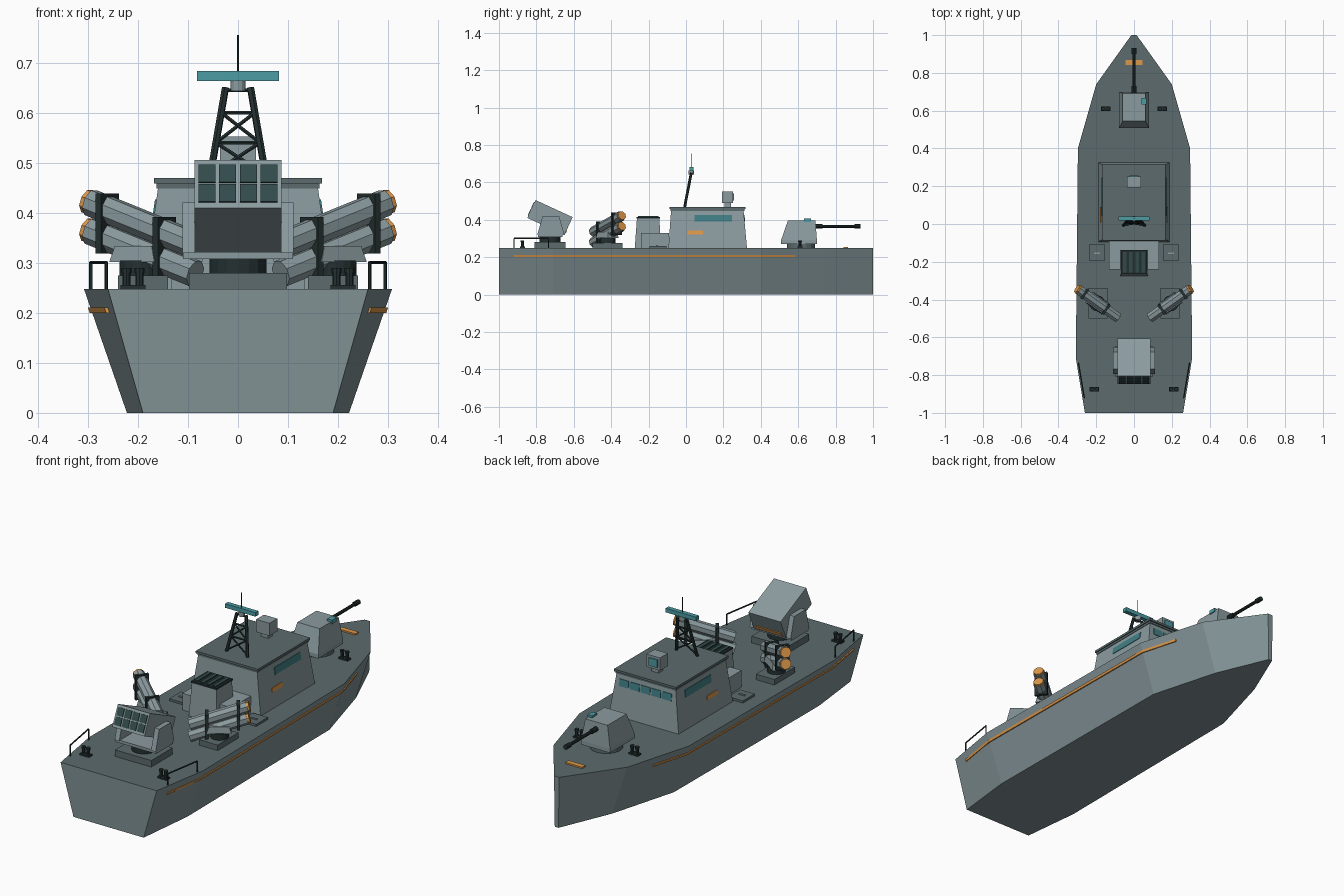
import bpy, bmesh, math
from mathutils import Vector, Matrix

if "Cube" in bpy.data.objects:
    bpy.data.objects.remove(bpy.data.objects["Cube"])


def make_mat(name, rgb):
    m = bpy.data.materials.new(name)
    lin = [((c / 255 + 0.055) / 1.055) ** 2.4 for c in rgb]
    m.diffuse_color = (*lin, 1)
    m.use_nodes = True
    m.node_tree.nodes["Principled BSDF"].inputs["Base Color"].default_value = m.diffuse_color
    return m


HULL = make_mat("hull grey", (128, 145, 148))
WALL = make_mat("light grey", (139, 155, 159))
DECK = make_mat("deck grey", (92, 107, 109))
DARK = make_mat("dark metal", (36, 48, 48))
CELL = make_mat("dark green", (50, 74, 74))
TEAL = make_mat("teal", (76, 156, 163))
GLASS = make_mat("window teal", (64, 128, 134))
ORANGE = make_mat("orange", (222, 152, 74))
D = 0.248  # deck height
I4 = Matrix.Identity(4)


def finish(name, bm, *mats):
    bmesh.ops.recalc_face_normals(bm, faces=bm.faces)
    me = bpy.data.meshes.new(name)
    bm.to_mesh(me)
    bm.free()
    for m in mats:
        me.materials.append(m)
    ob = bpy.data.objects.new(name, me)
    bpy.context.collection.objects.link(ob)
    return ob


def loft(bm, rings):
    """Closed skin through rings of equal length."""
    vs = [[bm.verts.new(p) for p in r] for r in rings]
    n = len(vs[0])
    for a, b in zip(vs, vs[1:]):
        for i in range(n):
            bm.faces.new((a[i], a[(i + 1) % n], b[(i + 1) % n], b[i]))
    bm.faces.new(vs[0])
    bm.faces.new(vs[-1])


def frustum(name, lo, hi, z0, z1, mat, mw=I4):
    """lo and hi are (x0, x1, y0, y1) rectangles at z0 and z1."""
    bm = bmesh.new()
    rings = []
    for (x0, x1, y0, y1), z in ((lo, z0), (hi, z1)):
        rings.append([mw @ Vector(p) for p in
                      ((x0, y0, z), (x1, y0, z), (x1, y1, z), (x0, y1, z))])
    loft(bm, rings)
    return finish(name, bm, mat)


def box(name, x0, x1, y0, y1, z0, z1, mat, mw=I4):
    r = (x0, x1, y0, y1)
    return frustum(name, r, r, z0, z1, mat, mw)


def rod(name, a, b, r, mat, n=8, turn=0.0):
    a, b = Vector(a), Vector(b)
    q = (b - a).to_track_quat('Z', 'Y')
    circ = [q @ Vector((r * math.cos(t), r * math.sin(t), 0))
            for t in (turn + 2 * math.pi * i / n for i in range(n))]
    bm = bmesh.new()
    loft(bm, [[p + c for c in circ] for p in (a, b)])
    return finish(name, bm, mat)


# Hull: stations of (y, deck half width, keel half width)
stations = [(-1, .26, .19), (-.71, .308, .222), (.4, .297, .215),
            (.74, .2, .12), (1, .014, .01)]
bm = bmesh.new()
loft(bm, [[(-b, y, 0), (b, y, 0), (d, y, D), (-d, y, D)] for y, d, b in stations])
hull = finish("hull", bm, HULL, DECK)
for p in hull.data.polygons:
    p.material_index = int(p.normal.z > .9)


def side_x(y, z):
    """Hull half width at a given length and height."""
    for (ya, da, ba), (yb, db, bb) in zip(stations, stations[1:]):
        if ya <= y <= yb:
            t = (y - ya) / (yb - ya)
            b, d = ba + (bb - ba) * t, da + (db - da) * t
            return b + (d - b) * z / D


# Rubbing strips, stern rails, bollards, hatches
for s in (-1, 1):
    bm = bmesh.new()
    rings = []
    for y in (-.92, -.71, .4, .585):
        rings.append([(s * (side_x(y, z) + o), y, z) for o, z in
                      ((-.006, .2), (.005, .2), (.005, .211), (-.006, .211))])
    loft(bm, rings)
    finish("rubbing_strip", bm, ORANGE)

    pts = [(s * (side_x(y, D) - .01), y, z) for y, z in
           ((-.92, D), (-.92, .301), (-.735, .301), (-.735, D))]
    for a, b in zip(pts, pts[1:]):
        rod("stern_rail", a, b, .0035, DARK, 6)

    for x, y in ((.15, .61), (.21, -.875)):
        box("bollard_plate", s * x - .025, s * x + .025, y - .013, y + .013, D, D + .008, DARK)
        for dx in (-.013, .013):
            rod("bollard_post", (s * x + dx, y, D), (s * x + dx, y, .288), .008, DARK)
            rod("bollard_cap", (s * x + dx, y, .28), (s * x + dx, y, .29), .01, DARK)

    box("deck_hatch", s * .195 - .04, s * .195 + .04, -.195, -.105, D, .259, DECK)
    box("hatch_handle", s * .195 - .016, s * .195 + .016, -.158, -.15, .259, .264, WALL)
box("bow_marking", -.046, .046, .842, .867, D, .255, ORANGE)

# Bridge house with a two-step roof
ZT = .448


def bridge_at(z):
    t = (z - D) / (ZT - D)
    return .188 - .028 * t, -.094 + .014 * t, .326 - .018 * t


w0, r0, f0 = bridge_at(D)
w1, r1, f1 = bridge_at(ZT)
frustum("bridge_house", (-w0, w0, r0, f0), (-w1, w1, r1, f1), D, ZT, WALL)
box("roof_brow", -.163, .163, -.082, .312, ZT, .458, DECK)
box("bridge_roof", -.168, .168, -.087, .318, .458, .469, DECK)


def side_plate(name, s, y0, y1, z0, z1, mat):
    a, b = bridge_at(z0)[0], bridge_at(z1)[0]
    rect = [(min(s * (v - .004), s * (v + .003)), max(s * (v - .004), s * (v + .003)), y0, y1)
            for v in (a, b)]
    frustum(name, rect[0], rect[1], z0, z1, mat)


for s in (-1, 1):
    side_plate("side_window", s, .045, .245, .392, .426, GLASS)
    side_plate("side_marking", s, .008, .09, .322, .342, ORANGE)
fa, fb = bridge_at(.392)[2], bridge_at(.426)[2]
for i in range(5):
    x = (i - 2) * .058
    frustum("front_window", (x - .025, x + .025, fa - .004, fa + .003),
            (x - .025, x + .025, fb - .004, fb + .003), .392, .426, GLASS)

# Roof sensor
box("sensor_post", -.02, .02, .205, .24, .469, .492, WALL)
box("sensor_box", -.036, .036, .192, .252, .49, .552, WALL)
box("sensor_lens", -.024, .024, .252, .257, .502, .54, TEAL)


# Leaning lattice mast, radar and aerial
def mast(u, z):
    t = (z - .465) / .185
    return (u * (.057 - .032 * t), -.008 + .036 * t, z)


for s in (-1, 1):
    rod("mast_leg", mast(s, .465), mast(s, .65), .0075, DARK, 6)
    rod("mast_brace", mast(s, .475), mast(-s, .54), .004, DARK, 6)
    rod("mast_brace", mast(s, .54), mast(-s, .6), .004, DARK, 6)
for z in (.54, .6, .645):
    rod("mast_rung", mast(-1, z), mast(1, z), .004, DARK, 6)
rod("radar_hub", (0, .028, .643), (0, .028, .664), .015, WALL, 12)
box("radar_bar", -.082, .082, .018, .04, .663, .683, TEAL)
rod("aerial", (0, .028, .683), (0, .028, .755), .002, DARK, 6)

# Funnel block and grille
box("funnel_base", -.133, .133, -.24, -.09, D, .33, WALL)
frustum("funnel", (-.075, .075, -.274, -.135), (-.066, .066, -.262, -.142), D, .41, WALL)
box("funnel_cap", -.069, .069, -.265, -.138, .408, .416, DARK)
for i in range(4):
    x = (i - 1.5) * .033
    box("funnel_slat", x - .009, x + .009, -.256, -.147, .416, .421, CELL)

# Bow gun
rod("gun_ring", (0, .615, D), (0, .615, .285), .075, DECK, 16)
frustum("gun_skirt", (-.079, .079, .508, .7), (-.079, .079, .508, .7), .27, .29, WALL)
frustum("gun_house", (-.079, .079, .508, .7), (-.06, .06, .545, .692), .29, .397, WALL)
rod("gun_barrel", (0, .68, .365), (0, .93, .365), .008, DARK, 10)
rod("gun_sleeve", (0, .685, .365), (0, .73, .365), .012, DARK, 10)
rod("gun_muzzle", (0, .9, .365), (0, .932, .365), .012, DARK, 10)
box("gun_sight", .04, .066, .632, .668, .388, .407, TEAL)

# Stern box launcher
box("launcher_base", -.098, .098, -.81, -.645, D, .28, DECK)
rod("launcher_ring", (0, -.727, .28), (0, -.727, .312), .057, DARK, 16)
box("launcher_table", -.11, .11, -.79, -.66, .308, .322, WALL)
for s in (-1, 1):
    x0, x1 = sorted((s * .086, s * .111))
    frustum("launcher_arm", (x0, x1, -.795, -.65), (x0, x1, -.767, -.678), .32, .42, WALL)
M = Matrix.Translation((0, -.727, .412)) @ Matrix.Rotation(math.radians(-24.7), 4, 'X')
box("launcher_box", -.087, .087, -.109, .109, -.0525, .0525, WALL, M)
for i in range(4):
    for j in (-1, 1):
        x, z = (i - 1.5) * .0415, j * .0215
        box("launcher_cell", x - .017, x + .017, -.113, -.105, z - .019, z + .019, CELL, M)
box("launcher_stripe", -.07, .07, .105, .112, -.042, -.026, ORANGE, M)

# Angled twin tube launchers on both sides
for s in (-1, 1):
    box("tube_base", s * .19 - .05, s * .19 + .05, -.5, -.34, D, .275, DECK)
    rod("tube_ring", (s * .195, -.42, .275), (s * .195, -.42, .305), .042, DARK, 16)
    c = Vector((s * .192, -.42, .35))
    Rz = Matrix.Translation((c.x, c.y, 0)) @ Matrix.Rotation(-s * math.radians(54.5), 4, 'Z')
    frustum("tube_cradle", (-.035, .035, -.055, .055), (-.03, .03, -.045, .045),
            .302, .334, WALL, Rz)
    d = (Rz.to_3x3() @ Vector((0, math.cos(.32), math.sin(.32)))).normalized()
    for dz in (-.0285, .0285):
        p = c + Vector((0, 0, dz))
        rod("missile_tube", p - d * .138, p + d * .132, .028, WALL, 8, math.pi / 8)
        rod("tube_cap", p + d * .132, p + d * .142, .025, ORANGE, 8, math.pi / 8)
    for t in (-.055, .085):
        z = c.z + t * math.tan(.32)
        box("tube_clamp", -.031, .031, t - .007, t + .007, z - .06, z + .06, DARK, Rz)
